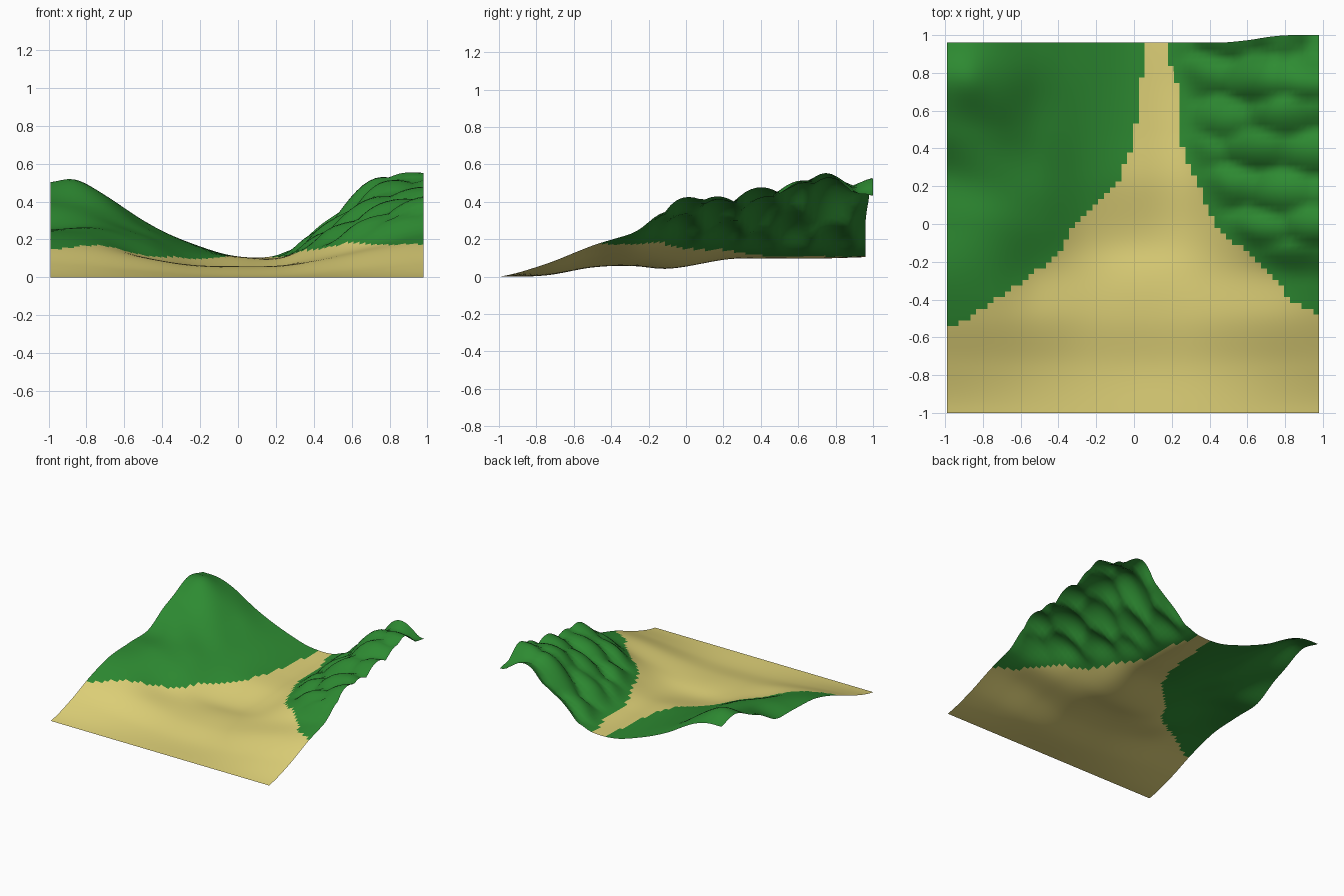
import bpy, bmesh, math

if "Cube" in bpy.data.objects:
    bpy.data.objects.remove(bpy.data.objects["Cube"])

# Coarse heights: rows run front to back, columns left to right, 0.25 apart
H = [
    [0, 0, 0, 0, 0, 0, 0, 0, 0],
    [.068, .055, .033, .015, .007, .01, .028, .052, .068],
    [.165, .145, .10, .06, .05, .055, .095, .14, .167],
    [.235, .205, .115, .07, .062, .068, .12, .185, .25],
    [.25, .255, .185, .09, .062, .075, .185, .31, .385],
    [.26, .285, .225, .135, .105, .107, .24, .37, .43],
    [.39, .36, .265, .165, .11, .11, .265, .43, .465],
    [.485, .455, .295, .18, .11, .115, .285, .51, .52],
    [.46, .42, .285, .18, .11, .13, .29, .50, .40]]

# Edges of the sand: (y, x) going from front to back
LEFT = [(-1, -2), (-.54, -2), (-.53, -.92), (-.17, -.4), (-.05, -.35), (.2, -.1),
        (.4, -.01), (.6, .02), (.85, .05), (1.1, .09)]
RIGHT = [(-1, 2), (-.49, 2), (-.47, .95), (-.4, .82), (-.32, .78), (-.18, .63), (-.03, .45),
         (.2, .34), (.42, .25), (.72, .24), (.84, .19), (1.1, .17)]
N = 64


def cubic(p, t):
    i = min(int(t), len(p) - 2)
    f = t - i
    a, b, c, d = p[max(i - 1, 0)], p[i], p[i + 1], p[min(i + 2, len(p) - 1)]
    return b + f * (c - a + f * (2*a - 5*b + 4*c - d + f * (3*(b - c) + d - a))) / 2


def lookup(table, y):
    for (y0, x0), (y1, x1) in zip(table, table[1:]):
        if y0 <= y <= y1:
            return x0 + (x1 - x0) * (y - y0) / (y1 - y0)
    return table[-1][1]


def ramp(a, b, v):
    t = min(max((v - a) / (b - a), 0), 1)
    return t * t * (3 - 2 * t)


def hump(x, y, cx, cy, rx, ry):
    return math.exp(-((x - cx) / rx) ** 2 - ((y - cy) / ry) ** 2)


def domes(x, y):
    # Staggered rows of domes; the highest one wins, leaving creases between
    best = -1
    for k in range(-2, 7):
        for c in range(5):
            cx = c * .32 + (.14 if k % 2 else 0)
            cy = k * .2 - .02 + .03 * math.sin(5 * c + 2 * k)
            d = ((x - cx) / .2) ** 2 + ((y - cy) / .115) ** 2
            best = max(best, 1 - d)
    return best


def surface(u, v):
    x, y = -.99 + 1.97 * u, -1 + 1.96 * v
    z = cubic([cubic(row, (x + 1) * 4) for row in H], (y + 1) * 4)
    # Rounded lumps across the right hill, with a steep front shoulder
    inside = ramp(0, .2, x - lookup(RIGHT, y)) * ramp(-.35, -.05, y)
    lump = inside * .048 * (domes(x, y) - .35)
    z += .035 * hump(x, y, .95, -.1, .25, .1)
    # Left summit, gentle folds on the left hill, and the hollow in the sand
    z += .04 * hump(x, y, -.87, .8, .11, .14)
    z += ramp(-.3, -.6, x) * ramp(-.1, .3, y) * .008 * math.sin(11 * x + 5 * y) * math.sin(13 * y)
    z -= .018 * hump(x, y, -.02, -.13, .3, .13)
    # Back right rim leans outward
    y += .04 * ramp(.45, .85, x) * ramp(.8, .96, y)
    return (x - .5 * lump * ramp(1, .85, u), y, max(z + lump, 0))


def material(name, color):
    m = bpy.data.materials.new(name)
    m.diffuse_color = color
    m.use_nodes = True
    m.node_tree.nodes["Principled BSDF"].inputs["Base Color"].default_value = m.diffuse_color
    return m


# Terrain sheet
bm = bmesh.new()
grid = [[bm.verts.new(surface(i / N, j / N)) for i in range(N + 1)] for j in range(N + 1)]
for j in range(N):
    for i in range(N):
        f = bm.faces.new((grid[j][i], grid[j][i+1], grid[j+1][i+1], grid[j+1][i]))
        f.smooth = True
        c = f.calc_center_median()
        f.material_index = int(lookup(LEFT, c.y) < c.x < lookup(RIGHT, c.y))

mesh = bpy.data.meshes.new("valley_terrain")
bm.to_mesh(mesh)
bm.free()
mesh.materials.append(material("grass", (.027, .26, .032, 1)))
mesh.materials.append(material("sand", (.75, .65, .19, 1)))
bpy.context.collection.objects.link(bpy.data.objects.new("valley_terrain", mesh))
